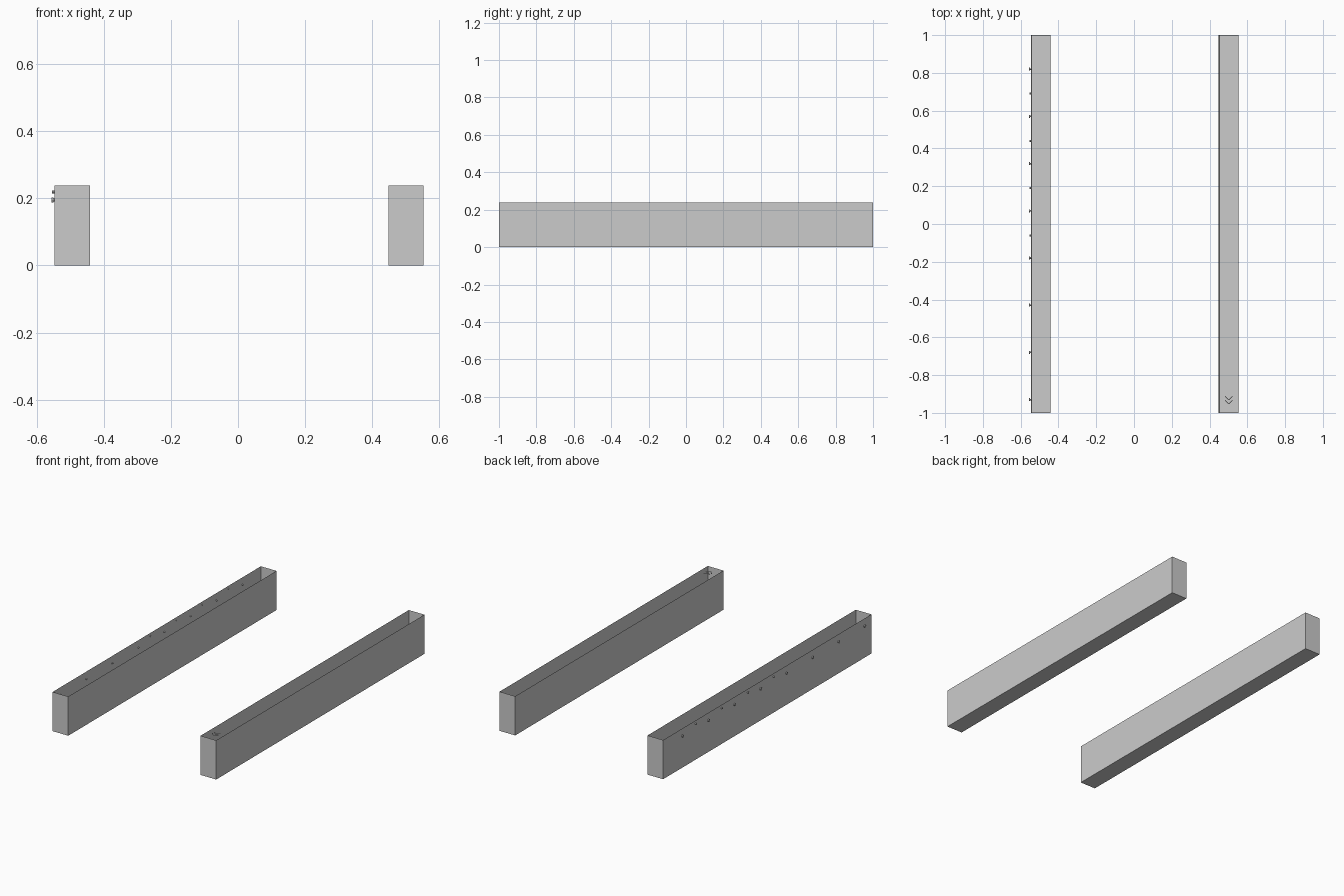
import bpy, bmesh, math
from mathutils import Matrix, Vector

if "Cube" in bpy.data.objects:
    bpy.data.objects.remove(bpy.data.objects["Cube"])

W, L, H, T = 0.105, 2.0, 0.238, 0.004   # trough width, length, height, wall
LEFT_X, RIGHT_X = -0.494, 0.501


def finish(bm, name):
    bmesh.ops.recalc_face_normals(bm, faces=bm.faces)
    me = bpy.data.meshes.new(name)
    bm.to_mesh(me)
    bm.free()
    ob = bpy.data.objects.new(name, me)
    bpy.context.collection.objects.link(ob)
    return ob


# Open-topped long trough with thin walls and closed ends
def trough(name, x):
    bm = bmesh.new()
    bmesh.ops.create_cube(bm, size=1, matrix=Matrix.Translation((x, 0, H / 2))
                          @ Matrix.Diagonal((W, L, H, 1)))
    top = max(bm.faces, key=lambda f: f.calc_center_median().z)
    bmesh.ops.inset_region(bm, faces=[top], thickness=T)
    bmesh.ops.translate(bm, verts=top.verts, vec=(0, 0, T - H))
    return finish(bm, name)


# Round bolt lying along x between x0 and x1
def add_bolt(bm, x0, x1, y, z, r, sides):
    m = Matrix.Translation(((x0 + x1) / 2, y, z)) @ Matrix.Rotation(math.pi / 2, 4, 'Y')
    bmesh.ops.create_cone(bm, cap_ends=True, segments=sides, radius1=r,
                          radius2=r, depth=abs(x1 - x0), matrix=m)


trough("left_trough", LEFT_X)
trough("right_trough", RIGHT_X)

# Large bolts through the outer wall of the left trough
wall = LEFT_X - W / 2
bm = bmesh.new()
for i in range(8):
    y = 0.82 - 0.25 * i
    add_bolt(bm, wall - 0.004, wall + T + 0.003, y, 0.195, 0.004, 8)
    add_bolt(bm, wall - 0.009, wall - 0.003, y, 0.195, 0.008, 8)
finish(bm, "large_bolts")

# Small bolts set higher, between the first large ones
bm = bmesh.new()
for i in range(4):
    add_bolt(bm, wall - 0.008, wall + 0.002, 0.69 - 0.25 * i, 0.219, 0.005, 8)
finish(bm, "small_bolts")

# Two thin chevrons at the front of the right trough, level with the rim
bm = bmesh.new()
for tip in (-0.953, -0.932):
    for s in (-1, 1):
        a = Vector((RIGHT_X, tip, H - 0.002))
        b = Vector((RIGHT_X + s * 0.02, tip + 0.02, H - 0.002))
        d = b - a
        m = (Matrix.Translation((a + b) / 2)
             @ Matrix.Rotation(math.atan2(d.y, d.x), 4, 'Z')
             @ Matrix.Diagonal((d.length, 0.004, 0.002, 1)))
        bmesh.ops.create_cube(bm, size=1, matrix=m)
finish(bm, "chevron_marks")
